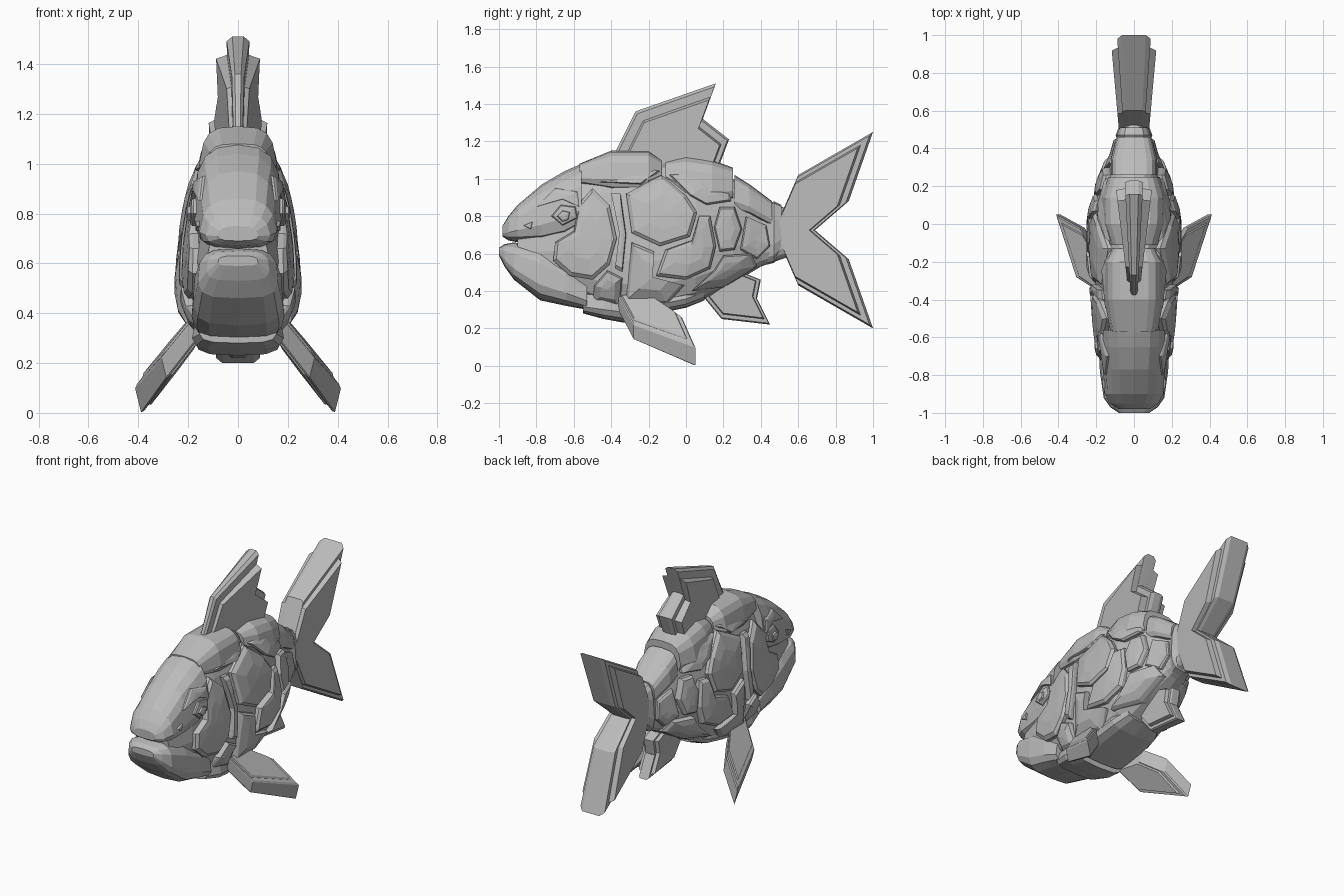
import bpy
import bmesh
import math
from mathutils import Vector

default_cube = bpy.data.objects.get("Cube")
if default_cube:
    bpy.data.objects.remove(default_cube, do_unlink=True)

# One stone grey for the whole fish
stone = bpy.data.materials.new("stone grey")
stone.use_nodes = True
grey = (0.5, 0.5, 0.5, 1)
stone.diffuse_color = grey
stone.node_tree.nodes["Principled BSDF"].inputs["Base Color"].default_value = grey


def finish(name, bm):
    """Turn a bmesh into a flat shaded, grey object."""
    bmesh.ops.recalc_face_normals(bm, faces=bm.faces)
    mesh = bpy.data.meshes.new(name)
    bm.to_mesh(mesh)
    bm.free()
    mesh.materials.append(stone)
    obj = bpy.data.objects.new(name, mesh)
    bpy.context.collection.objects.link(obj)
    return obj


def bridge(bm, rings):
    """Join equally long closed rings of vertices with quads."""
    for low, high in zip(rings, rings[1:]):
        for i in range(len(low)):
            j = (i + 1) % len(low)
            bm.faces.new((low[i], low[j], high[j], high[i]))


def loft(name, stations, power=0.6, taper=0.1, sides=14):
    """Boxy rounded hull through stations of (y, bottom, top, half width)."""
    bm = bmesh.new()
    rings = []
    for y, bottom, top, width in stations:
        ring = []
        for i in range(sides):
            angle = math.tau * (i + 0.5) / sides
            c, s = math.cos(angle), math.sin(angle)
            across = math.copysign(abs(c) ** power, c)
            up = math.copysign(abs(s) ** power, s)
            x = width * across * (1 - taper * up)
            z = (top + bottom) / 2 + up * (top - bottom) / 2
            ring.append(bm.verts.new((x, y, z)))
        rings.append(ring)
    bridge(bm, rings)
    bm.faces.new(rings[0])
    bm.faces.new(rings[-1])
    return finish(name, bm)


def half_width(stations, y, z, power, taper):
    """Half width of a lofted hull at a point of its side outline."""
    y = min(max(y, stations[0][0]), stations[-1][0])
    for a, b in zip(stations, stations[1:]):
        if y <= b[0]:
            break
    f = (y - a[0]) / (b[0] - a[0])
    bottom, top, width = (p + (q - p) * f for p, q in zip(a[1:], b[1:]))
    up = (z - (top + bottom) / 2) / ((top - bottom) / 2)
    up = min(max(up, -0.97), 0.97)
    curve = (1 - abs(up) ** (2 / power)) ** (power / 2)
    return width * curve * (1 - taper * up)


def plate(name, outline, hull, raised=0.035, power=0.7, taper=0.22):
    """Raised armour plate on each flank, wrapped over the hull."""
    points = [Vector(p) for p in outline]
    middle = sum(points, Vector((0, 0))) / len(points)
    steps = ((1, -0.03), (1, raised * 0.6), (0.9, raised), (0.5, raised * 1.1))
    for label, side in (("left", 1), ("right", -1)):
        bm = bmesh.new()

        def vert(p, lift):
            x = half_width(hull, p.x, p.y, power, taper) + lift
            return bm.verts.new((side * x, p.x, p.y))

        rings = [[vert(middle.lerp(p, s), lift) for p in points] for s, lift in steps]
        bridge(bm, rings)
        hub = vert(middle, raised * 1.1)
        last = rings[-1]
        for i in range(len(last)):
            bm.faces.new((last[i], last[(i + 1) % len(last)], hub))
        finish(label + "_" + name, bm)


def fin(name, outline, root, layers, span, edge=0.7, lean=0, side=1, offset=0, across=(1, 0, 0)):
    """Stepped fin: layers of (scale about root, front thickness, rear thickness)."""
    bm = bmesh.new()
    root = Vector(root)
    across = Vector(across)
    front, rear = span

    def vert(p, thick):
        centre = Vector((offset + lean * (root.y - p.y), p.x, p.y))
        v = centre + across * thick
        return bm.verts.new((v.x * side, v.y, v.z))

    for scale, start, end in layers:
        points = [root + (Vector(p) - root) * scale for p in outline]
        rings = []
        for shrink, factor in ((0.96, -1), (1, -edge), (1, edge), (0.96, 1)):
            ring = []
            for p in points:
                q = root.lerp(p, shrink)
                along = (q.x - front) / (rear - front)
                ring.append(vert(q, factor * (start + (end - start) * along)))
            rings.append(ring)
        bridge(bm, rings)
        bm.faces.new(rings[0])
        bm.faces.new(rings[-1])
    # Concave caps need valid normals before they are split
    bm.normal_update()
    caps = [f for f in bm.faces if len(f.verts) > 4]
    bmesh.ops.triangulate(bm, faces=caps, ngon_method="EAR_CLIP")
    return finish(name, bm)


# Recessed inner body that shows in the gaps between plates
core = [(-0.9, 0.52, 0.78, 0.12), (-0.7, 0.42, 0.96, 0.155), (-0.45, 0.3, 1.07, 0.18),
        (-0.2, 0.27, 1.08, 0.205), (0.05, 0.33, 1.07, 0.2), (0.25, 0.44, 1, 0.15),
        (0.4, 0.53, 0.89, 0.09), (0.54, 0.58, 0.84, 0.07)]
loft("inner_body", core, power=0.7, taper=0.22, sides=18)

# Head shell, jaw and the saddles along the back and belly
head = [(-0.98, 0.69, 0.75, 0.08), (-0.95, 0.67, 0.8, 0.125), (-0.9, 0.66, 0.86, 0.15),
        (-0.77, 0.65, 0.97, 0.16), (-0.65, 0.67, 1.04, 0.175), (-0.56, 0.72, 1.08, 0.175)]
loft("head_shell", head, power=0.7, taper=0.15)
jaw = [(-1, 0.59, 0.63, 0.08), (-0.97, 0.53, 0.65, 0.125), (-0.92, 0.46, 0.66, 0.16),
       (-0.78, 0.35, 0.63, 0.18), (-0.64, 0.32, 0.55, 0.185), (-0.53, 0.3, 0.46, 0.175)]
loft("lower_jaw", jaw, taper=0.05)
loft("front_saddle", [(-0.57, 0.97, 1.08, 0.12), (-0.4, 0.93, 1.15, 0.15),
                      (-0.2, 0.93, 1.15, 0.15), (-0.13, 0.99, 1.1, 0.11)], taper=0.15)
loft("middle_saddle", [(-0.11, 0.98, 1.09, 0.12), (0, 0.88, 1.12, 0.16),
                       (0.14, 0.86, 1.1, 0.165), (0.25, 0.88, 1.06, 0.13)], taper=0.15)
loft("rear_saddle", [(0.26, 0.82, 1.02, 0.12), (0.34, 0.8, 0.97, 0.12), (0.46, 0.74, 0.88, 0.09)])
loft("tail_collar", [(0.43, 0.54, 0.86, 0.08), (0.47, 0.55, 0.88, 0.095), (0.51, 0.6, 0.86, 0.08)])
loft("throat_plate", [(-0.55, 0.28, 0.4, 0.15), (-0.44, 0.25, 0.42, 0.18), (-0.33, 0.23, 0.42, 0.17)])
loft("belly_plate", [(-0.31, 0.25, 0.42, 0.17), (-0.15, 0.28, 0.44, 0.18),
                     (0, 0.31, 0.47, 0.17), (0.1, 0.35, 0.5, 0.13)])

# Flank armour
flanks = {
    "gill_cover": [(-0.5, 0.95), (-0.41, 0.86), (-0.37, 0.68), (-0.41, 0.54), (-0.5, 0.46),
                   (-0.62, 0.48), (-0.71, 0.56), (-0.7, 0.66), (-0.6, 0.72), (-0.57, 0.87)],
    "shoulder_plate": [(-0.46, 0.98), (-0.24, 0.97), (-0.14, 1.04), (-0.2, 1.07), (-0.42, 1.08)],
    "gill_rim": [(-0.4, 0.92), (-0.35, 0.92), (-0.32, 0.7), (-0.34, 0.5), (-0.38, 0.52), (-0.35, 0.7)],
    "large_scale": [(-0.32, 0.92), (-0.13, 1.02), (0, 0.91), (0.06, 0.82), (0.02, 0.69), (-0.14, 0.64), (-0.29, 0.71)],
    "side_scale": [(-0.16, 0.48), (-0.11, 0.62), (0.03, 0.67), (0.07, 0.8), (0.13, 0.8),
                   (0.16, 0.64), (0.13, 0.52), (0, 0.46)],
    "belly_scale": [(-0.32, 0.35), (-0.1, 0.33), (-0.01, 0.43), (-0.18, 0.47), (-0.17, 0.61), (-0.29, 0.66)],
    "throat_scale": [(-0.5, 0.33), (-0.35, 0.3), (-0.34, 0.47), (-0.42, 0.51), (-0.49, 0.43)],
    "upper_scale": [(-0.09, 1.02), (0.02, 0.91), (0.11, 0.86), (0.24, 0.88), (0.24, 1), (0.04, 1.05)],
    "hip_scale": [(0.15, 0.74), (0.18, 0.85), (0.26, 0.85), (0.3, 0.73), (0.26, 0.62), (0.18, 0.61)],
    "low_hip_scale": [(0.03, 0.4), (0.15, 0.51), (0.2, 0.59), (0.35, 0.6), (0.38, 0.53), (0.2, 0.42)],
}
for title, shape in flanks.items():
    plate(title, shape, core)
plate("tail_scale", [(0.29, 0.62), (0.32, 0.8), (0.43, 0.75), (0.45, 0.64), (0.38, 0.57)], core, raised=0.02)

# Brow, eyes and nostrils
face = dict(hull=head, power=0.7, taper=0.15)
plate("brow", [(-0.8, 0.85), (-0.66, 0.89), (-0.57, 0.85), (-0.58, 0.93), (-0.7, 0.95)], raised=0.012, **face)
plate("eye_socket", [(-0.72, 0.8), (-0.67, 0.86), (-0.59, 0.85), (-0.58, 0.79), (-0.66, 0.75)], raised=0.014, **face)
plate("eye", [(-0.69, 0.8), (-0.66, 0.83), (-0.62, 0.82), (-0.63, 0.78), (-0.66, 0.77)], raised=0.026, **face)
plate("nostril", [(-0.87, 0.75), (-0.82, 0.77), (-0.83, 0.73)], raised=0.01, **face)

# Tail, dorsal and anal fins on the centre line
upper_lobe = [(0.5, 0.79), (0.6, 1.02), (1, 1.25), (0.87, 0.88)]
middle = 0.725
lower_lobe = [(y, 2 * middle - z) for y, z in reversed(upper_lobe)]
fin("tail_fin", upper_lobe + [(0.69, middle)] + lower_lobe, (0.5, middle),
    [(1, 0.055, 0.09), (0.87, 0.08, 0.125)], (0.5, 1))
fin("dorsal_fin", [(-0.39, 1.12), (-0.27, 1.36), (0.16, 1.51), (0.09, 1.32), (0.23, 1.21), (0.17, 1.05)],
    (-0.03, 1.05), [(1, 0.02, 0.045), (0.84, 0.03, 0.09)], (-0.35, 0.14), edge=0.5)
fin("anal_fin", [(0.1, 0.36), (0.19, 0.25), (0.45, 0.22), (0.38, 0.36), (0.4, 0.46), (0.3, 0.5)],
    (0.24, 0.42), [(1, 0.03, 0.035), (0.85, 0.05, 0.06)], (0.1, 0.45))

# Splayed pectoral fins
for label, side in (("left", 1), ("right", -1)):
    fin(label + "_pectoral_fin",
        [(-0.36, 0.33), (-0.28, 0.18), (0.05, 0.05), (-0.02, 0.21), (-0.16, 0.31)], (-0.26, 0.32),
        [(1, 0.04, 0.055), (0.86, 0.05, 0.065)], (-0.36, 0.05),
        edge=0.85, lean=0.8, side=side, offset=0.185, across=(0.25, 0, 1))
